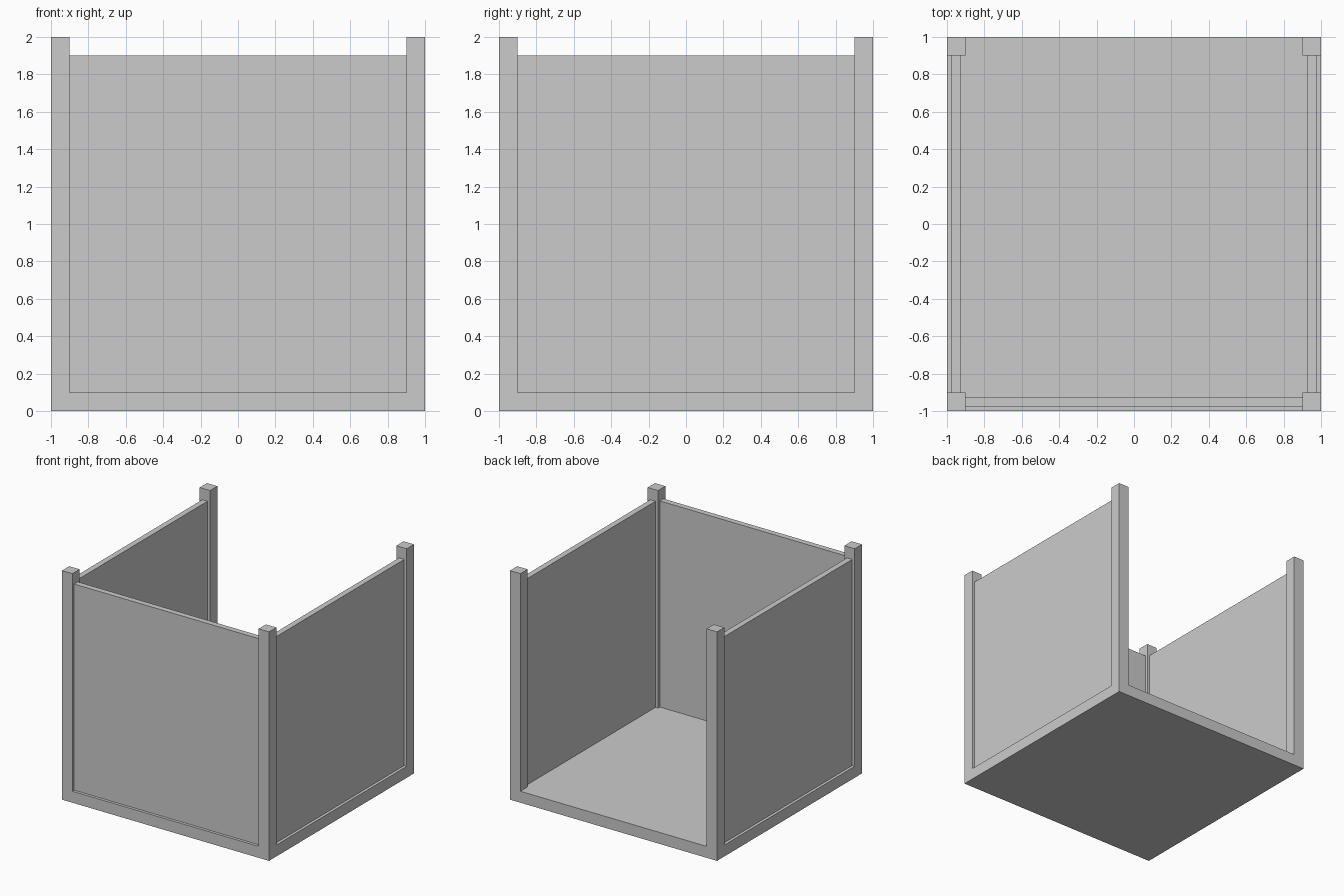
import bpy

if "Cube" in bpy.data.objects:
    bpy.data.objects.remove(bpy.data.objects["Cube"])


def box(name, lo, hi):
    """Axis-aligned box from two opposite corners."""
    bpy.ops.mesh.primitive_cube_add(size=1, location=[(a + b) / 2 for a, b in zip(lo, hi)])
    obj = bpy.context.object
    obj.name = name
    obj.scale = [b - a for a, b in zip(lo, hi)]
    bpy.ops.object.transform_apply(location=False, rotation=False, scale=True)
    return obj


POST = 0.1             # post width and floor thickness
OUT, IN = 0.975, 0.925  # outer and inner wall faces
TOP = 1.9              # wall height

# floor slab
box("floor", (-1, -1, 0), (1, 1, POST))

# corner posts
for sx, x in (("left", -1), ("right", 1 - POST)):
    for sy, y in (("front", -1), ("back", 1 - POST)):
        box(f"{sy}_{sx}_post", (x, y, POST), (x + POST, y + POST, 2))

# recessed wall panels, back side left open
edge = 1 - POST
box("front_wall", (-edge, -OUT, POST), (edge, -IN, TOP))
box("left_wall", (-OUT, -edge, POST), (-IN, edge, TOP))
box("right_wall", (IN, -edge, POST), (OUT, edge, TOP))
